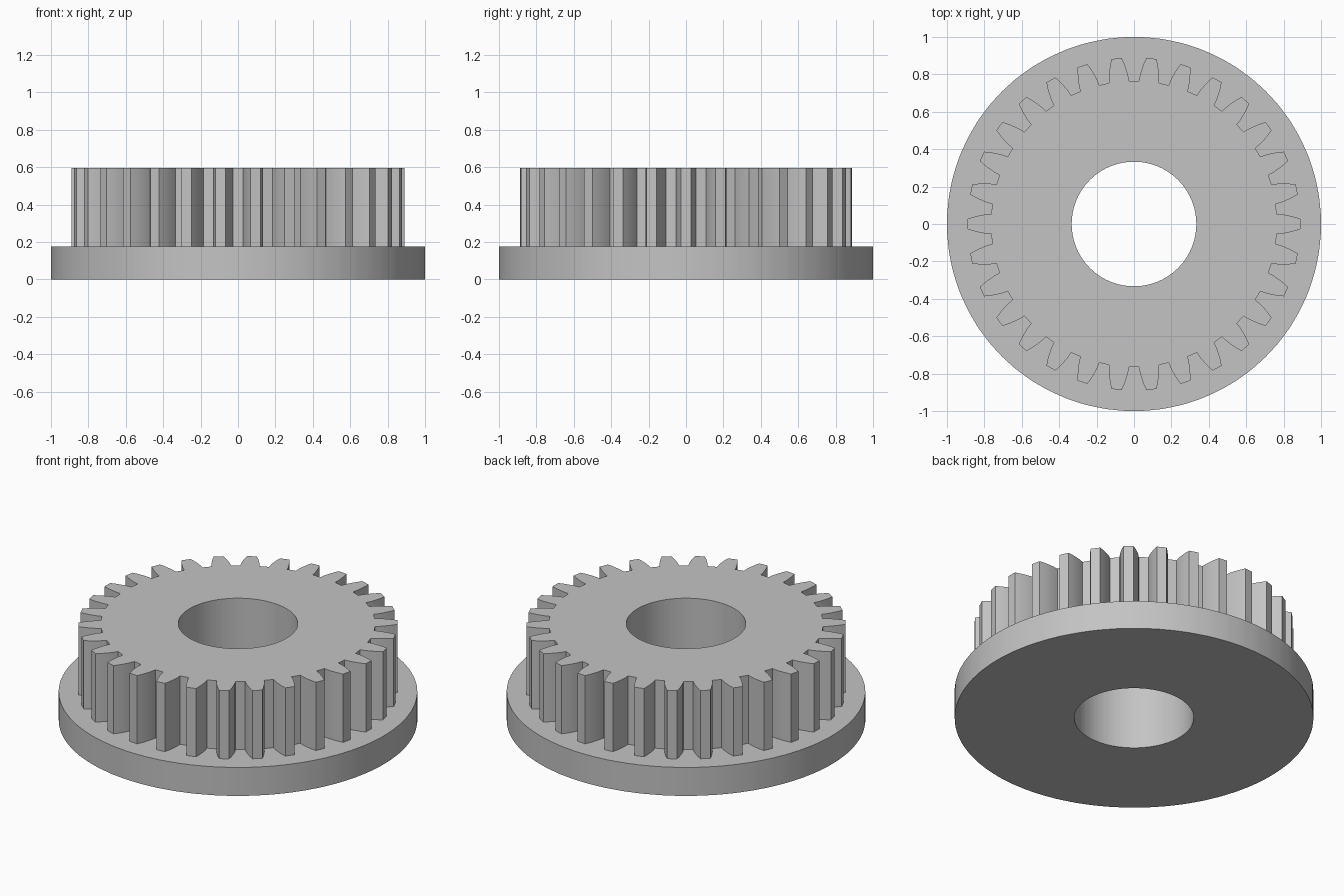
import bpy, bmesh, math

if "Cube" in bpy.data.objects:
    bpy.data.objects.remove(bpy.data.objects["Cube"])

TEETH = 30
DISC_R, BORE_R = 1.0, 0.333
DISC_TOP, GEAR_TOP = 0.175, 0.595
# One tooth flank: (radius, half angle in degrees), root to tip
FLANK = [(0.765, 4.0), (0.795, 3.72), (0.83, 3.1), (0.86, 2.5), (0.89, 1.75)]

# Outline of the toothed ring as (radius, angle), one tooth centred on +x
outline = []
for i in range(TEETH):
    mid = 360 / TEETH * i
    outline += [(r, math.radians(mid - a)) for r, a in FLANK]
    outline += [(r, math.radians(mid + a)) for r, a in reversed(FLANK)]

bm = bmesh.new()


def loop(z, radius=None):
    """Closed loop at height z: a circle, or the gear outline if no radius."""
    return [bm.verts.new(((radius or r) * math.cos(a), (radius or r) * math.sin(a), z))
            for r, a in outline]


# Section loops: bore, flange disc, teeth, back to bore
loops = [loop(0, BORE_R), loop(0, DISC_R), loop(DISC_TOP, DISC_R),
         loop(DISC_TOP), loop(GEAR_TOP), loop(GEAR_TOP, BORE_R)]
n = len(outline)
for k, lower in enumerate(loops):
    upper = loops[(k + 1) % len(loops)]
    for j in range(n):
        m = (j + 1) % n
        bm.faces.new((lower[j], lower[m], upper[m], upper[j]))
bmesh.ops.recalc_face_normals(bm, faces=bm.faces)

mesh = bpy.data.meshes.new("flanged_gear")
bm.to_mesh(mesh)
bm.free()
gear = bpy.data.objects.new("flanged_gear", mesh)
bpy.context.collection.objects.link(gear)

# Plain grey
grey = bpy.data.materials.new("plain grey")
grey.diffuse_color = (0.55, 0.55, 0.55, 1)
grey.use_nodes = True
grey.node_tree.nodes["Principled BSDF"].inputs["Base Color"].default_value = grey.diffuse_color
mesh.materials.append(grey)

# Smooth disc rim and bore, crisp edges
bpy.context.view_layer.objects.active = gear
gear.select_set(True)
bpy.ops.object.shade_smooth_by_angle(angle=math.radians(20))
